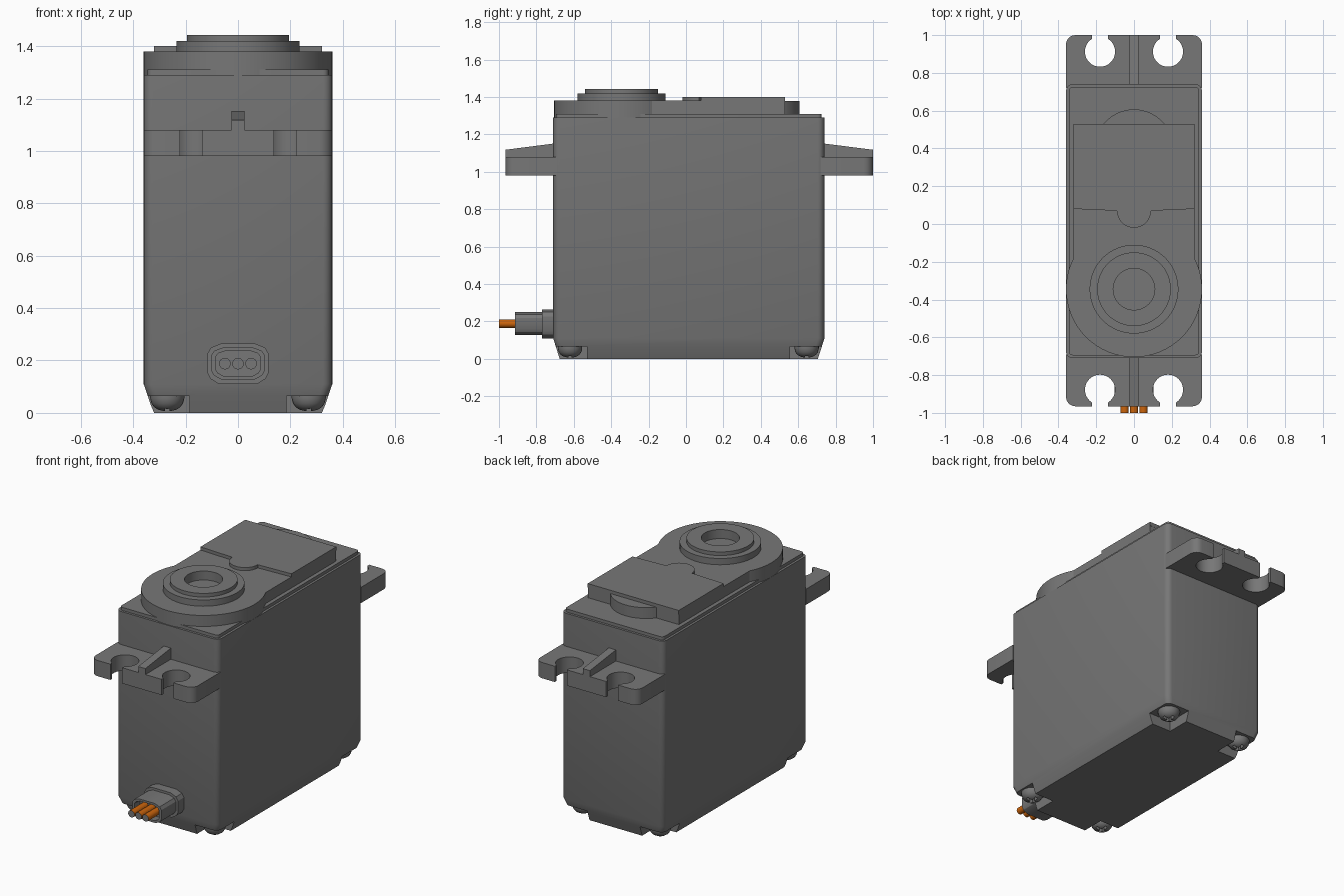
import bpy, bmesh, math

if "Cube" in bpy.data.objects:
    bpy.data.objects.remove(bpy.data.objects["Cube"])


def material(name, rgb):
    m = bpy.data.materials.new(name)
    m.diffuse_color = (*rgb, 1)
    m.use_nodes = True
    m.node_tree.nodes["Principled BSDF"].inputs["Base Color"].default_value = m.diffuse_color
    return m


GREY = material("dark grey plastic", (0.185, 0.185, 0.185))
ORANGE = material("orange wire", (0.60, 0.13, 0.004))


def loft(name, rings, mat=GREY):
    """Skin a stack of equal-length point rings and cap both ends."""
    bm = bmesh.new()
    vs = [[bm.verts.new(p) for p in r] for r in rings]
    n = len(vs[0])
    for a, b in zip(vs, vs[1:]):
        for i in range(n):
            bm.faces.new((a[i], a[(i + 1) % n], b[(i + 1) % n], b[i]))
    bm.faces.new(vs[0])
    bm.faces.new(vs[-1])
    bmesh.ops.recalc_face_normals(bm, faces=bm.faces)
    me = bpy.data.meshes.new(name)
    bm.to_mesh(me)
    bm.free()
    me.materials.append(mat)
    ob = bpy.data.objects.new(name, me)
    bpy.context.collection.objects.link(ob)
    return ob


AXES = {"Z": lambda u, v, t: (u, v, t), "Y": lambda u, v, t: (u, t, v), "X": lambda u, v, t: (t, u, v)}


def prism(name, pts, a, b, axis="Z", mat=GREY):
    f = AXES[axis]
    return loft(name, [[f(u, v, t) for u, v in pts] for t in (a, b)], mat)


def arc(cx, cy, r, a0, a1, n):
    return [(cx + r * math.cos(math.radians(a0 + (a1 - a0) * i / n)),
             cy + r * math.sin(math.radians(a0 + (a1 - a0) * i / n))) for i in range(n + 1)]


def circle(cx, cy, r, n=64):
    return arc(cx, cy, r, 0, 360, n)[:-1]


def rect(x0, x1, y0, y1, r=0.0):
    if not r:
        return [(x0, y0), (x1, y0), (x1, y1), (x0, y1)]
    return (arc(x1 - r, y1 - r, r, 0, 90, 5) + arc(x0 + r, y1 - r, r, 90, 180, 5)
            + arc(x0 + r, y0 + r, r, 180, 270, 5) + arc(x1 - r, y0 + r, r, 270, 360, 5))


def cut(ob, *cutters):
    for c in cutters:
        m = ob.modifiers.new("cut", "BOOLEAN")
        m.operation, m.solver, m.object = "DIFFERENCE", "EXACT", c
    dg = bpy.context.evaluated_depsgraph_get()
    me = bpy.data.meshes.new_from_object(ob.evaluated_get(dg))
    ob.modifiers.clear()
    ob.data = me
    for c in cutters:
        bpy.data.objects.remove(c)


# Case: rounded box, tapered towards the base
sections = [(0.0, 0.32, -0.675, 0.705), (0.03, 0.333, -0.685, 0.715),
            (0.11, 0.36, -0.71, 0.74), (1.29, 0.36, -0.71, 0.74)]
case = loft("case", [[(x, y, z) for x, y in rect(-w, w, y0, y1, 0.035)] for z, w, y0, y1 in sections])

# Screw pockets in the four bottom corners
pockets = []
for sx in (-1, 1):
    for y_in, y_out in ((-0.53, -0.9), (0.555, 0.9)):
        pockets.append(prism("pocket", rect(*sorted((sx * 0.185, sx * 0.5)), *sorted((y_in, y_out))),
                             -0.1, 0.065))
cut(case, *pockets)

# Domed screws with cross recess
for sx in (-1, 1):
    for y in (-0.62, 0.645):
        x = sx * 0.27
        profile = [(0.02, 0.008), (0.035, 0.012), (0.05, 0.022), (0.06, 0.036), (0.065, 0.055), (0.065, 0.07)]
        screw = loft("screw", [[(px, py, z) for px, py in circle(x, y, r, 24)] for r, z in profile])
        cut(screw,
            prism("slot", rect(x - 0.04, x + 0.04, y - 0.009, y + 0.009), -0.05, 0.04),
            prism("slot", rect(x - 0.009, x + 0.009, y - 0.04, y + 0.04), -0.05, 0.0401))

# Lid and raised gear cover
prism("lid", rect(-0.345, 0.345, -0.695, 0.725, 0.02), 1.28, 1.31)
prism("gear_cover", rect(-0.32, 0.32, -0.3, 0.529), 1.30, 1.38)
prism("rear_bump", circle(0, 0.40, 0.207), 1.30, 1.379)
panel = rect(-0.32, 0.32, 0.08, 0.53)
panel = panel[:1] + arc(0, 0.07, 0.09, 180, 360, 20) + panel[1:]
prism("cover_panel", panel, 1.375, 1.40)

# Output hub: wide flange, two steps and a blind bore
CY = -0.345
hub_profile = [(0.36, 1.285), (0.36, 1.38), (0.235, 1.38), (0.235, 1.42), (0.195, 1.42),
               (0.195, 1.443), (0.11, 1.443), (0.11, 1.386)]
loft("output_hub", [[(x, y, z) for x, y in circle(0, CY, r)] for r, z in hub_profile])

# Mounting ears with open screw slots and a sloped rib
for side, s, y_in, y_out, y_body in (("front", -1, 0.69, 0.965, 0.70), ("rear", 1, 0.72, 1.0, 0.73)):
    half = [(0.36, y_in)] + arc(0.31, y_out - 0.05, 0.05, 0, 90, 6)
    half += [(0.222, y_out)] + arc(0.18, y_out - 0.0875, 0.08, 58.3, -238.3, 28) + [(0.138, y_out)]
    outline = half + [(-x, y) for x, y in reversed(half)]
    prism(side + "_ear", [(x, s * y) for x, y in outline], 0.98, 1.08)
    rib = [(s * y_body, 1.07), (s * y_out, 1.07), (s * y_out, 1.118), (s * y_body, 1.152)]
    prism(side + "_rib", rib, -0.025, 0.025, "X")


# Cable grommet: collar and hollow sleeve, narrower at the bottom
def grommet_outline(w, z0, z1):
    h = z1 - z0
    half = [(0.62 * w, z0), (0.9 * w, z0 + 0.13 * h), (w, z0 + 0.28 * h),
            (w, z0 + 0.75 * h), (0.88 * w, z0 + 0.9 * h), (0.55 * w, z1)]
    return half + [(-x, z) for x, z in reversed(half)]


prism("cable_collar", grommet_outline(0.117, 0.11, 0.265), -0.77, -0.69, "Y")
sleeve = prism("cable_sleeve", grommet_outline(0.102, 0.127, 0.25), -0.915, -0.76, "Y")
cut(sleeve, prism("bore", grommet_outline(0.086, 0.14, 0.237), -1.0, -0.86, "Y"))

# Three wires with grey cut ends
for x in (-0.05, 0, 0.05):
    wire = prism("wire", circle(x, 0.188, 0.022, 20), -1.0, -0.85, "Y", ORANGE)
    wire.data.materials.append(GREY)
    for p in wire.data.polygons:
        p.material_index = int(p.normal.y < -0.9)

# Smooth curved walls, keep edges crisp
bpy.ops.object.select_all(action="DESELECT")
for ob in bpy.context.scene.objects:
    ob.select_set(True)
    bpy.context.view_layer.objects.active = ob
bpy.ops.object.shade_smooth_by_angle(angle=math.radians(30))
